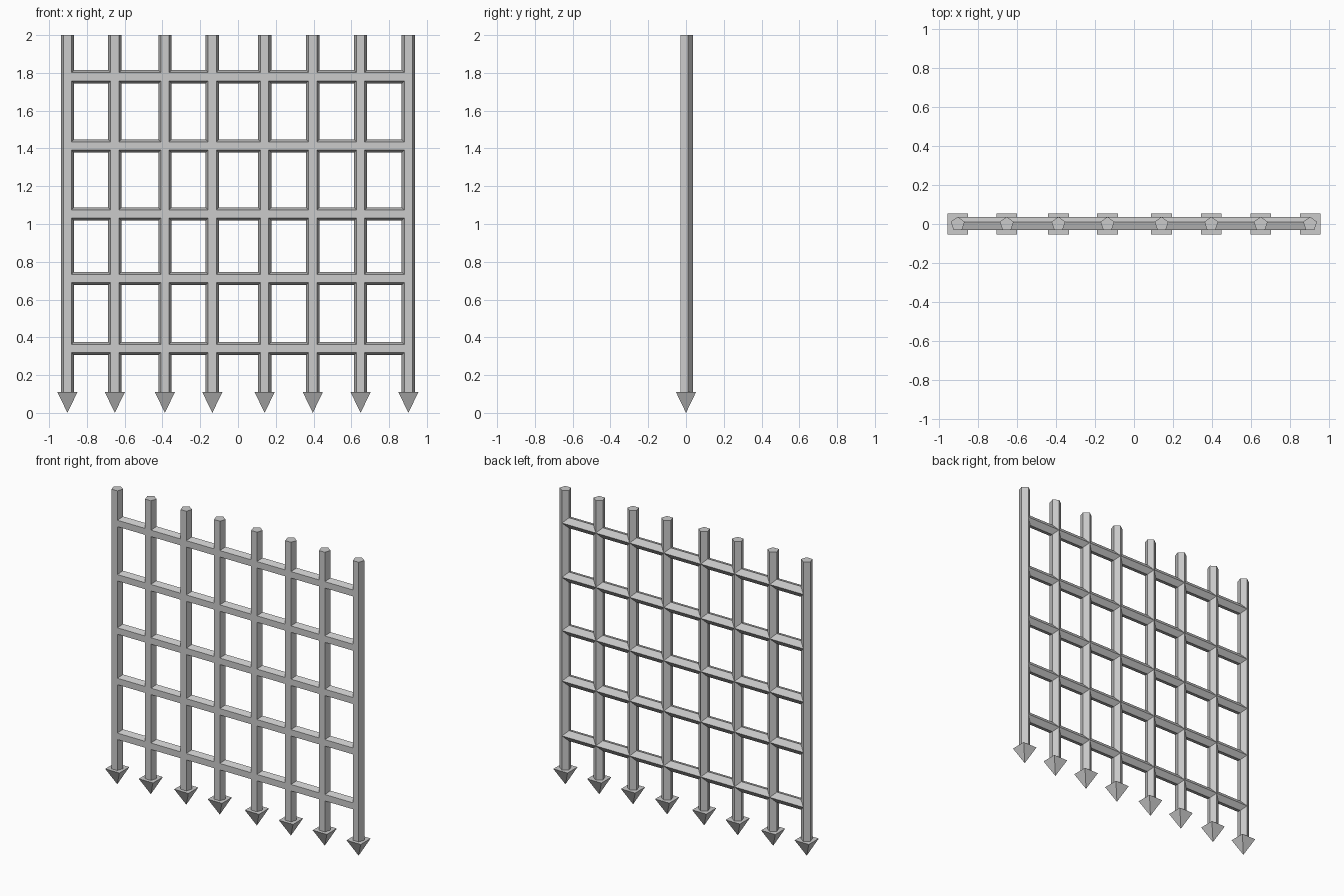
import bpy
from math import radians, pi

if "Cube" in bpy.data.objects:
    bpy.data.objects.remove(bpy.data.objects["Cube"])

R = 0.037          # bar radius
SPIKE_H = 0.11     # spike height
SPIKE_HALF = 0.053 # half width of the square spike base
XS = [-0.903, -0.652, -0.387, -0.136, 0.141, 0.396, 0.649, 0.902]
ZS = [0.341, 0.712, 1.053, 1.413, 1.78]


def bar(name, a, b, across):
    """Five-sided bar from a to b, flat to the front and ridge to the back."""
    from mathutils import Vector
    from math import sin, cos
    a, b, across = Vector(a), Vector(b), Vector(across)
    back = Vector((0, 1, 0))
    ring = [back * (R * cos(i * 2 * pi / 5)) + across * (R * sin(i * 2 * pi / 5))
            for i in range(5)]
    verts = [a + p for p in ring] + [b + p for p in ring]
    faces = [(i, (i + 1) % 5, (i + 1) % 5 + 5, i + 5) for i in range(5)]
    faces += [(4, 3, 2, 1, 0), (5, 6, 7, 8, 9)]
    me = bpy.data.meshes.new(name)
    me.from_pydata([tuple(v) for v in verts], [], faces)
    ob = bpy.data.objects.new(name, me)
    bpy.context.collection.objects.link(ob)
    return ob


# Upright bars with a square spike at each foot
for i, x in enumerate(XS, 1):
    bar(f"upright_bar_{i}", (x, 0, SPIKE_H), (x, 0, 2), (-1, 0, 0))
    bpy.ops.mesh.primitive_cone_add(
        vertices=4, radius1=SPIKE_HALF * 2 ** 0.5, radius2=0, depth=SPIKE_H,
        location=(x, 0, SPIKE_H / 2), rotation=(pi, 0, radians(45)))
    spike = bpy.context.object
    spike.name = f"spike_{i}"

# Cross bars running between the outer uprights
for i, z in enumerate(ZS, 1):
    bar(f"cross_bar_{i}", (XS[0], 0, z), (XS[-1], 0, z), (0, 0, 1))
